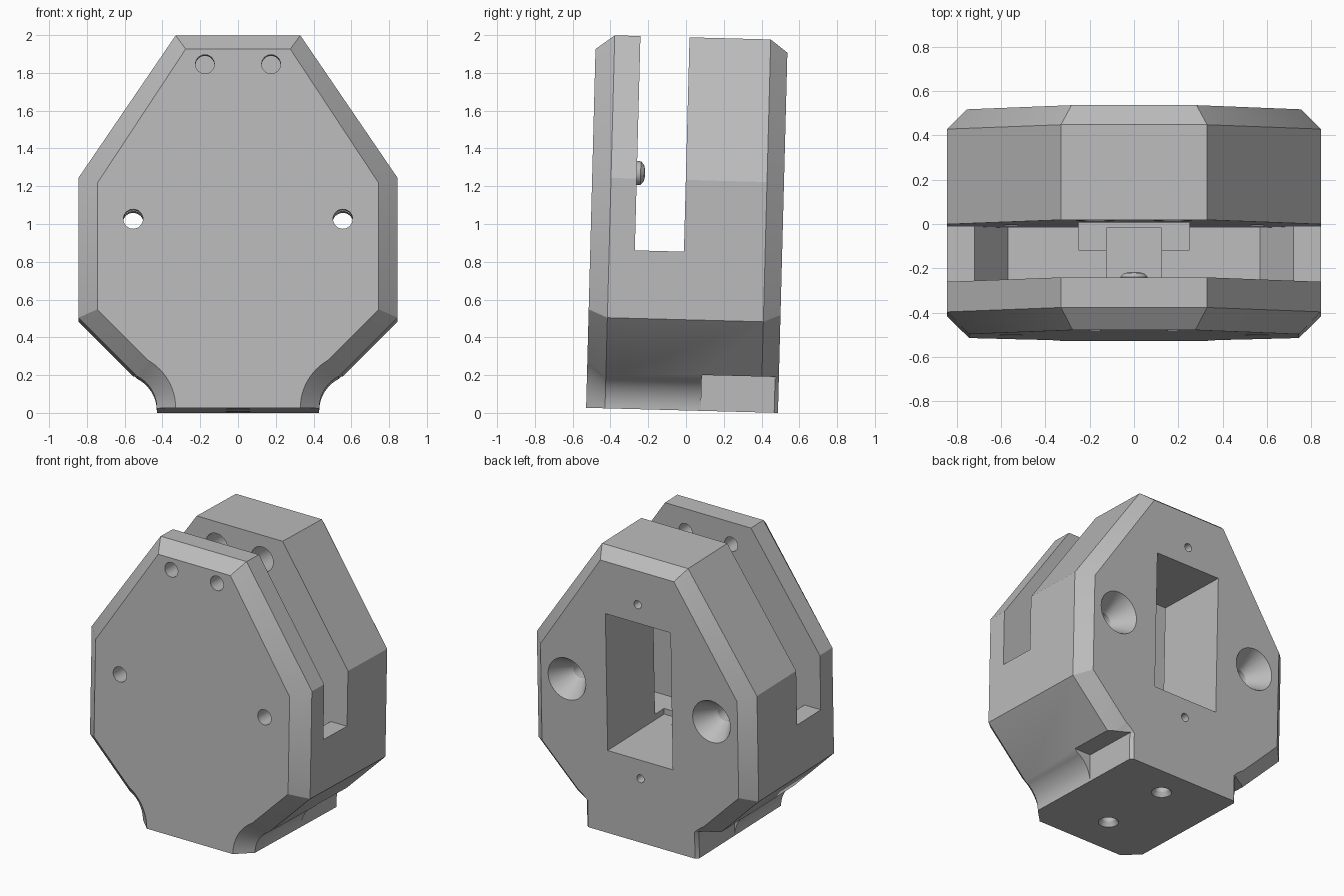
import bpy, bmesh, math
from mathutils import Matrix, Vector

if "Cube" in bpy.data.objects:
    bpy.data.objects.remove(bpy.data.objects["Cube"], do_unlink=True)

grey = bpy.data.materials.new("plain_grey")
grey.use_nodes = True
grey.diffuse_color = (0.5, 0.5, 0.5, 1)
grey.node_tree.nodes["Principled BSDF"].inputs["Base Color"].default_value = (0.5, 0.5, 0.5, 1)


def make(name, bm):
    bmesh.ops.recalc_face_normals(bm, faces=bm.faces)
    mesh = bpy.data.meshes.new(name)
    bm.to_mesh(mesh)
    bm.free()
    mesh.materials.append(grey)
    obj = bpy.data.objects.new(name, mesh)
    bpy.context.collection.objects.link(obj)
    return obj


def loft(name, sections):
    """Skin a list of (y, [(x, z), ...]) outlines and cap both ends."""
    bm = bmesh.new()
    rings = [[bm.verts.new((x, y, z)) for x, z in pts] for y, pts in sections]
    for a, b in zip(rings, rings[1:]):
        for i in range(len(a)):
            j = (i + 1) % len(a)
            bm.faces.new((a[i], a[j], b[j], b[i]))
    bm.faces.new(rings[0])
    bm.faces.new(rings[-1][::-1])
    return make(name, bm)


def box(name, x0, x1, y0, y1, z0, z1):
    outline = [(x0, z0), (x1, z0), (x1, z1), (x0, z1)]
    return loft(name, [(y0, outline), (y1, outline)])


def hole(name, x, z, *steps):
    """Round hole along y, with (y, radius) steps."""
    turn = [i * math.tau / 32 for i in range(32)]
    return loft(name, [(y, [(x + r * math.cos(a), z + r * math.sin(a)) for a in turn])
                       for y, r in steps])


def combine(target, tool, operation):
    mod = target.modifiers.new(operation.lower(), "BOOLEAN")
    mod.operation, mod.solver, mod.object = operation, "EXACT", tool
    bpy.context.view_layer.objects.active = target
    bpy.ops.object.modifier_apply(modifier=mod.name)
    bpy.data.objects.remove(tool, do_unlink=True)


def outline(d):
    """Octagonal body outline with scooped foot, inset by d (not at the base)."""
    r, cx = 0.19 + d, 0.62
    k = 0.365 - d * math.sqrt(2)            # lower slope: x = z + k
    c = cx - k
    z_end = (c + math.sqrt(2 * r * r - c * c)) / 2
    a_end = math.atan2(z_end, z_end + k - cx)
    half = [(cx + r * math.cos(a), r * math.sin(a))
            for a in (math.pi + (a_end - math.pi) * i / 12 for i in range(13))]
    half += [(0.845 - d, 0.845 - d - k), (0.845 - d, 1.22 - d * 0.3),
             (0.33 - d * 0.53, 1.975 - d * 0.75)]
    return half + [(-x, z) for x, z in reversed(half)]


# Chamfered body
FRONT, BACK = -0.508, 0.508
body = loft("housing", [(FRONT, outline(0.1)), (FRONT + 0.1, outline(0)),
                        (BACK - 0.09, outline(0)), (BACK, outline(0.09))])

# Square foot at the back
for s in (-1, 1):
    combine(body, box("foot_cut", *sorted((s * 0.43, s)), 0.1, 1, -0.1, 0.19), "DIFFERENCE")
foot = box("foot", -0.43, 0.43, 0.1, BACK, 0, 0.19)
bm = bmesh.new()
bm.from_mesh(foot.data)
corners = [e for e in bm.edges if all(v.co.y > 0.4 for v in e.verts)
           and abs(e.verts[0].co.z - e.verts[1].co.z) > 0.1]
bmesh.ops.bevel(bm, geom=corners, offset=0.02, segments=1, affect="EDGES")
bm.to_mesh(foot.data)
bm.free()
combine(body, foot, "UNION")

# Open slot with a sunken well and central groove
S0, S1 = -0.272, -0.012
slot = [(-1, 0.84), (-0.72, 0.84), (-0.57, 0.62), (-0.125, 0.62), (-0.125, 0.56)]
slot += [(-x, z) for x, z in reversed(slot)] + [(1, 2.2), (-1, 2.2)]
combine(body, loft("slot_cut", [(S0, slot), (S1, slot)]), "DIFFERENCE")

# Rectangular window through the back plate and its two fixing holes
combine(body, box("window_cut", -0.25, 0.25, S1 - 0.1, 1, 0.58, 1.54), "DIFFERENCE")
for z in (0.45, 1.67):
    combine(body, hole("pilot_cut", 0, z, (0.25, 0.028), (1, 0.028)), "DIFFERENCE")

# Countersunk through bolts, top holes and round pockets behind them
for s in (-1, 1):
    combine(body, hole("bolt_cut", s * 0.555, 1.0, (-1, 0.05), (0.36, 0.055),
                       (BACK, 0.145), (BACK + 0.01, 0.151)), "DIFFERENCE")
    combine(body, hole("top_cut", s * 0.175, 1.82, (-1, 0.05), (S0 + 0.05, 0.05)), "DIFFERENCE")
    combine(body, hole("pocket_cut", s * 0.175, 1.81, (S1 - 0.05, 0.085), (0.3, 0.085)),
            "DIFFERENCE")

# Countersunk holes in the base
for y in (0.29, -0.23):
    drill = hole("base_cut", 0, 0, (-0.01, 0.07), (0.03, 0.045), (0.35, 0.045))
    drill.data.transform(Matrix.Translation((0, y, 0)) @ Matrix.Rotation(math.pi / 2, 4, "X"))
    combine(body, drill, "DIFFERENCE")

# Domed hub on the inner face of the front plate
hub = hole("hub", 0, 1.25, (S0 - 0.02, 0.065), (S0 + 0.02, 0.062),
           (S0 + 0.037, 0.045), (S0 + 0.043, 0.02))
combine(body, hub, "UNION")

# Slight backward lean of the whole piece
body.data.transform(Matrix.Translation(Vector((0, -0.021, 0.0135)))
                    @ Matrix.Rotation(math.radians(-1.5), 4, "X"))
bpy.ops.object.select_all(action="DESELECT")
body.select_set(True)
bpy.context.view_layer.objects.active = body
bpy.ops.object.shade_smooth_by_angle(angle=math.radians(30))
